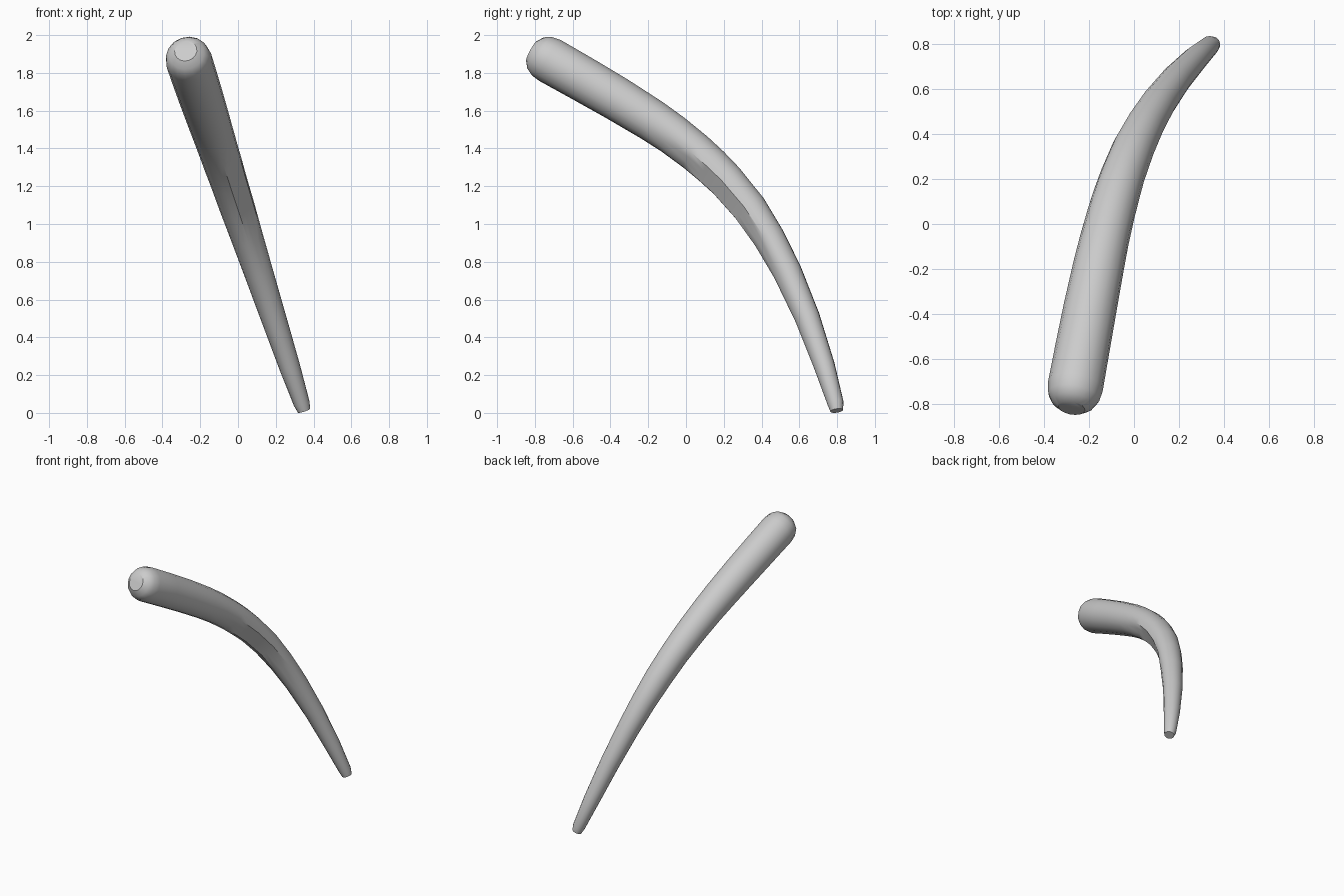
import bpy, bmesh, math
from mathutils import Vector

if "Cube" in bpy.data.objects:
    bpy.data.objects.remove(bpy.data.objects["Cube"])

# Planar arc: (y, z, radius) from the rounded thick end to the cut thin tip
STATIONS = [
    (-0.817, 1.920, 0.060), (-0.795, 1.908, 0.095), (-0.765, 1.893, 0.115),
    (-0.720, 1.870, 0.123), (-0.550, 1.774, 0.121), (-0.370, 1.670, 0.118),
    (-0.180, 1.553, 0.113), (-0.070, 1.478, 0.109), (0.050, 1.385, 0.105),
    (0.135, 1.310, 0.102), (0.215, 1.232, 0.098), (0.335, 1.090, 0.093),
    (0.440, 0.930, 0.085), (0.537, 0.750, 0.077), (0.642, 0.510, 0.067),
    (0.732, 0.255, 0.056), (0.792, 0.055, 0.043), (0.798, 0.016, 0.034),
]
SEGS = 16
FLAT = range(8, 13)          # stations with the flat facet underneath

points = [Vector((-0.265 + 0.329 * (1.885 - z), y, z)) for y, z, r in STATIONS]
side = Vector((1, 0, 0.329)).normalized()     # normal of the arc's plane

bm = bmesh.new()
rings = []
for i, p in enumerate(points):
    tangent = (points[min(i + 1, len(points) - 1)] - points[max(i - 1, 0)]).normalized()
    under = tangent.cross(side).normalized()
    if under.z > 0:
        under = -under
    r = STATIONS[i][2]
    co = []
    for k in range(SEGS):
        a = 2 * math.pi * k / SEGS
        co.append(p + r * (math.cos(a) * side + math.sin(a) * under))
    # flat facet on the inner side of the bend
    if i in FLAT:
        a, b = co[1], co[4]
        co[2], co[3] = a.lerp(b, 1 / 3), a.lerp(b, 2 / 3)
    rings.append([bm.verts.new(c) for c in co])

# Skin the rings and close both ends
for r0, r1 in zip(rings, rings[1:]):
    for k in range(SEGS):
        n = (k + 1) % SEGS
        bm.faces.new((r0[k], r0[n], r1[n], r1[k]))
bm.faces.new(rings[0])
bm.faces.new(rings[-1])
bmesh.ops.recalc_face_normals(bm, faces=bm.faces)

# Stand on the floor
low = min(v.co.z for v in bm.verts)
bmesh.ops.translate(bm, verts=bm.verts, vec=(0, 0, -low))

mesh = bpy.data.meshes.new("curved_tusk")
bm.to_mesh(mesh)
bm.free()
tusk = bpy.data.objects.new("curved_tusk", mesh)
bpy.context.collection.objects.link(tusk)
bpy.context.view_layer.objects.active = tusk
tusk.select_set(True)
bpy.ops.object.shade_smooth_by_angle(angle=math.radians(35))
